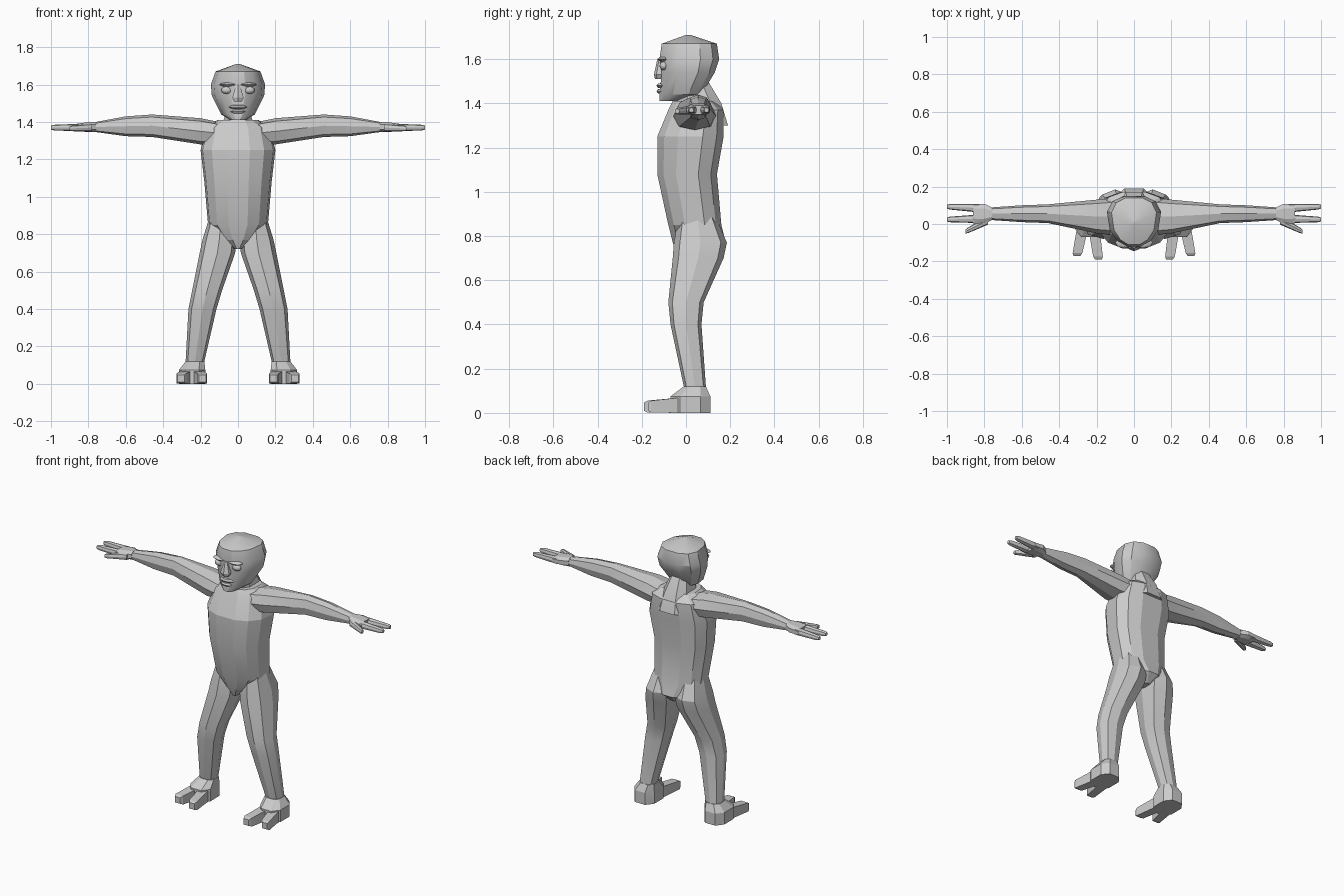
import bpy, bmesh, math
from mathutils import Vector

cube = bpy.data.objects.get("Cube")
if cube:
    bpy.data.objects.remove(cube, do_unlink=True)

shade = .6
grey = bpy.data.materials.new("plain grey")
grey.use_nodes = True
grey.diffuse_color = (shade, shade, shade, 1)
grey.node_tree.nodes["Principled BSDF"].inputs["Base Color"].default_value = grey.diffuse_color


def finish(name, bm, angle):
    """Turn a bmesh into a grey object whose sharper edges stay crisp."""
    bmesh.ops.recalc_face_normals(bm, faces=bm.faces)
    mesh = bpy.data.meshes.new(name)
    bm.to_mesh(mesh)
    bm.free()
    mesh.materials.append(grey)
    part = bpy.data.objects.new(name, mesh)
    bpy.context.collection.objects.link(part)
    bpy.ops.object.select_all(action='DESELECT')
    part.select_set(True)
    bpy.context.view_layer.objects.active = part
    bpy.ops.object.shade_smooth_by_angle(angle=math.radians(angle))


def squared(value):
    """Push a sine or cosine outward so that a round section becomes boxier."""
    return math.copysign(abs(value) ** .75, value)


def loft(name, axis, joints, sides=8, pointed=True, taper=0, angle=22):
    """Skin rings across an axis; a joint is (centre, half_size, half_size)."""
    ring = []
    for i in range(sides):
        turn = math.tau * (i if pointed else i + .5) / sides
        ring.append((squared(math.cos(turn)), squared(math.sin(turn))))
    wide = max(u for u, v in ring)
    tall = max(v for u, v in ring)

    bm = bmesh.new()
    rows = []
    for centre, half_u, half_v in joints:
        row = []
        for u, v in ring:
            narrowing = 1 - taper * max(0, -v)
            a, b = u / wide * half_u * narrowing, v / tall * half_v
            offset = {"x": (0, a, b), "y": (a, 0, b), "z": (a, b, 0)}[axis]
            row.append(bm.verts.new(Vector(centre) + Vector(offset)))
        rows.append(row)
    for low, high in zip(rows, rows[1:]):
        for i in range(sides):
            j = (i + 1) % sides
            bm.faces.new((low[i], low[j], high[j], high[i]))
    bm.faces.new(rows[0])
    bm.faces.new(rows[-1])
    finish(name, bm, angle)


def upright(name, levels, **options):
    """Centred vertical loft; a level is (height, half_width, front, back)."""
    joints = [((0, (front + back) / 2, height), width, (back - front) / 2)
              for height, width, front, back in levels]
    loft(name, "z", joints, pointed=False, **options)


def prong(name, axis, root, tip, root_size, tip_size, **options):
    """Finger or toe: an even taper from root to tip with a blunted end."""
    root, tip = Vector(root), Vector(tip)
    root_size, tip_size = Vector(root_size), Vector(tip_size)
    blunt = root.lerp(tip, .9)
    loft(name, axis, [(root, *root_size), (blunt, *tip_size), (tip, *(tip_size * .7))], **options)


def ball(name, centre, radii, segments=8, angle=30):
    """Low-poly ellipsoid."""
    bm = bmesh.new()
    bmesh.ops.create_uvsphere(bm, u_segments=segments, v_segments=segments // 2, radius=1)
    bmesh.ops.scale(bm, vec=radii, verts=bm.verts)
    bmesh.ops.translate(bm, vec=centre, verts=bm.verts)
    finish(name, bm, angle)


# Trunk and neck
upright("torso", [
    (.72, .02, -.04, .13),
    (.77, .09, -.06, .18),
    (.85, .16, -.08, .16),
    (1.08, .18, -.13, .14),
    (1.25, .2, -.13, .17),
    (1.37, .17, -.08, .17),
    (1.41, .11, -.06, .13),
], sides=12, taper=.15, angle=18)
upright("neck", [
    (1.3, .1, 0, .19),
    (1.4, .08, -.04, .16),
    (1.5, .05, -.03, .1),
])

# Head: narrow face in front, wide skull behind
upright("head", [
    (1.41, .04, -.12, -.04),
    (1.44, .09, -.12, .07),
    (1.54, .14, -.11, .13),
    (1.6, .145, -.12, .15),
    (1.67, .12, -.11, .14),
    (1.71, .01, 0, .02),
], sides=12, taper=.3, angle=28)

# Face
upright("nose", [(1.51, .02, -.14, -.09), (1.53, .03, -.145, -.09), (1.6, .01, -.13, -.09)], sides=6)
ball("upper_lip", (0, -.11, 1.48), (.05, .024, .013))
ball("lower_lip", (0, -.11, 1.455), (.04, .024, .013))

for side, label in ((1, "left"), (-1, "right")):

    def at(x, y, z):
        """Point on this side of the body."""
        return side * x, y, z

    ball(label + "_eye", at(.06, -.1, 1.57), (.03, .02, .02), segments=12, angle=60)
    ball(label + "_brow", at(.05, -.1, 1.6), (.05, .03, .012))

    # Arm and hand
    wrist = at(.76, .055, 1.373)
    palm_end = at(.86, .055, 1.37)
    loft(label + "_arm", "x", [
        (at(.1, .04, 1.34), .1, .06),
        (at(.2, .04, 1.35), .09, .07),
        (at(.46, .055, 1.38), .05, .06),
        (at(.6, .055, 1.377), .045, .053),
        (wrist, .034, .027),
    ])
    loft(label + "_palm", "x", [
        (wrist, .034, .027),
        (at(.8, .055, 1.373), .053, .026),
        (palm_end, .052, .021),
    ], pointed=False)
    finger_root, finger_tip = (.023, .021), (.015, .015)
    prong(label + "_back_finger", "x", at(.83, .085, 1.37), at(1, .093, 1.37), finger_root, finger_tip)
    prong(label + "_front_finger", "x", at(.83, .028, 1.37), at(1, .024, 1.37), finger_root, finger_tip)
    prong(label + "_thumb", "x", at(.78, .02, 1.37), at(.9, -.04, 1.365), finger_root, finger_tip)

    # Leg
    ankle = at(.23, .04, .12)
    loft(label + "_leg", "z", [
        (ankle, .05, .05),
        (at(.19, 0, .4), .075, .07),
        (at(.165, 0, .5), .08, .08),
        (at(.11, .055, .7), .095, .115),
        (at(.1, .065, .77), .09, .12),
        (at(.09, .05, .9), .06, .08),
    ])

    # Foot with two splayed toes
    loft(label + "_foot", "z", [
        (at(.245, .02, 0), .07, .09),
        (at(.245, .02, .075), .07, .09),
        (ankle, .05, .05),
    ], pointed=False)
    toe_root, toe_tip = (.03, .035), (.026, .027)
    for toe, root_x, tip_x, tip_y in (("inner", .215, .19, -.19), ("outer", .275, .305, -.17)):
        prong(f"{label}_{toe}_toe", "y", at(root_x, -.02, .035), at(tip_x, tip_y, .028),
              toe_root, toe_tip, sides=4, pointed=False)
